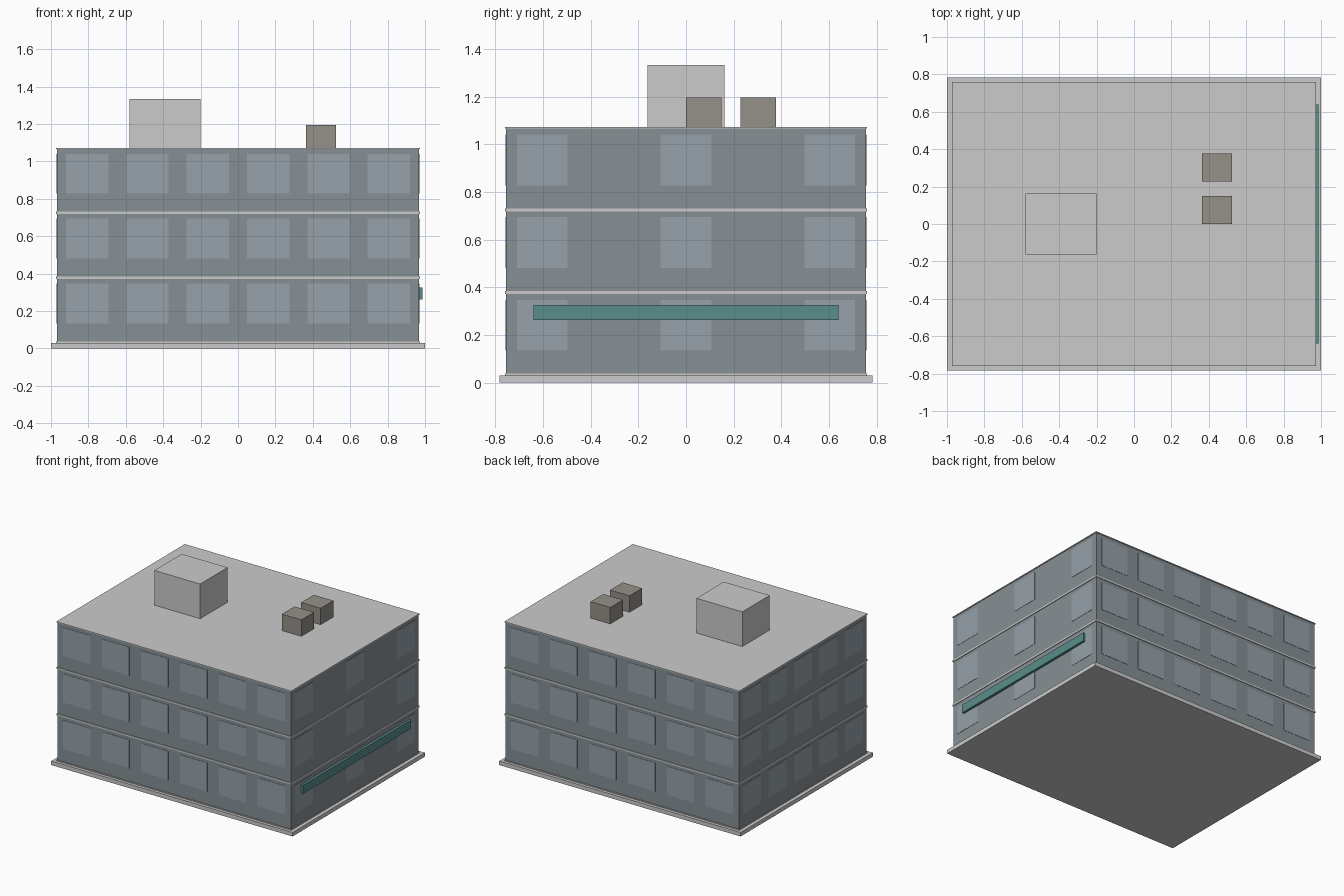
import bpy, bmesh
from mathutils import Matrix, Vector

if "Cube" in bpy.data.objects:
    bpy.data.objects.remove(bpy.data.objects["Cube"])


def material(name, rgb):
    m = bpy.data.materials.new(name)
    m.diffuse_color = (*rgb, 1)
    m.use_nodes = True
    m.node_tree.nodes["Principled BSDF"].inputs["Base Color"].default_value = m.diffuse_color
    return m


def boxes(name, spans, mat=None):
    """One object made of boxes, each given as (x0, x1, y0, y1, z0, z1)."""
    bm = bmesh.new()
    for x0, x1, y0, y1, z0, z1 in spans:
        centre = Vector((x0 + x1, y0 + y1, z0 + z1)) / 2
        bmesh.ops.create_cube(bm, size=1, matrix=Matrix.Translation(centre)
                              @ Matrix.Diagonal((x1 - x0, y1 - y0, z1 - z0, 1)))
    mesh = bpy.data.meshes.new(name)
    bm.to_mesh(mesh)
    bm.free()
    ob = bpy.data.objects.new(name, mesh)
    bpy.context.collection.objects.link(ob)
    if mat:
        mesh.materials.append(mat)
    return ob


wall_mat = material("wall_glazing", (0.24, 0.28, 0.30))
glass_mat = material("window_glass", (0.31, 0.36, 0.40))
sign_mat = material("teal", (0.10, 0.27, 0.26))
unit_mat = material("roof_unit", (0.30, 0.28, 0.25))

WX, WY = 0.968, 0.755      # wall half-sizes
BASE, STOREY = 0.03, 0.347
PROUD = 0.002              # window panels sit just off the wall

# Base plinth and main block
boxes("plinth", [(-1, 1, -0.782, 0.782, 0, BASE)])
boxes("walls", [(-WX, WX, -WY, WY, BASE, 1.07)], wall_mat)

# Floor bands, the top one closing the roof
for i in range(4):
    z = BASE + i * STOREY
    ex, ey = WX + 0.005, WY + 0.005
    boxes(f"floor_band_{i}", [(-ex, ex, -ey, ey, z - 0.005, z + 0.007 if i < 3 else 1.073)])

# Window panels on every storey
front, left, right = [], [], []
for storey in range(3):
    z0 = BASE + storey * STOREY + 0.104
    z1 = z0 + 0.213
    for i in range(6):
        c = (i - 2.5) * 2 * WX / 6
        for s in (-1, 1):
            ya, yb = sorted((s * (WY - 0.01), s * (WY + PROUD)))
            front.append((c - 0.113, c + 0.113, ya, yb, z0, z1))
    for i in range(5):
        c = (i - 2) * 2 * WY / 5
        left.append((-WX - PROUD, -WX + 0.01, c - 0.106, c + 0.106, z0, z1))
        if i % 2 == 0:
            right.append((WX - 0.01, WX + PROUD, c - 0.106, c + 0.106, z0, z1))
boxes("front_and_back_windows", front, glass_mat)
boxes("left_windows", left, glass_mat)
boxes("right_windows", right, glass_mat)

# Sign strip on the right wall
boxes("sign_strip", [(WX - 0.003, 0.987, -0.64, 0.64, 0.262, 0.326)], sign_mat)

# Rooftop stair house and two air units
boxes("roof_stair_house", [(-0.58, -0.20, -0.162, 0.162, 1.07, 1.333)])
for i, y in enumerate((0.0, 0.228)):
    boxes(f"roof_air_unit_{i}", [(0.363, 0.525, y, y + 0.15, 1.07, 1.196)], unit_mat)
